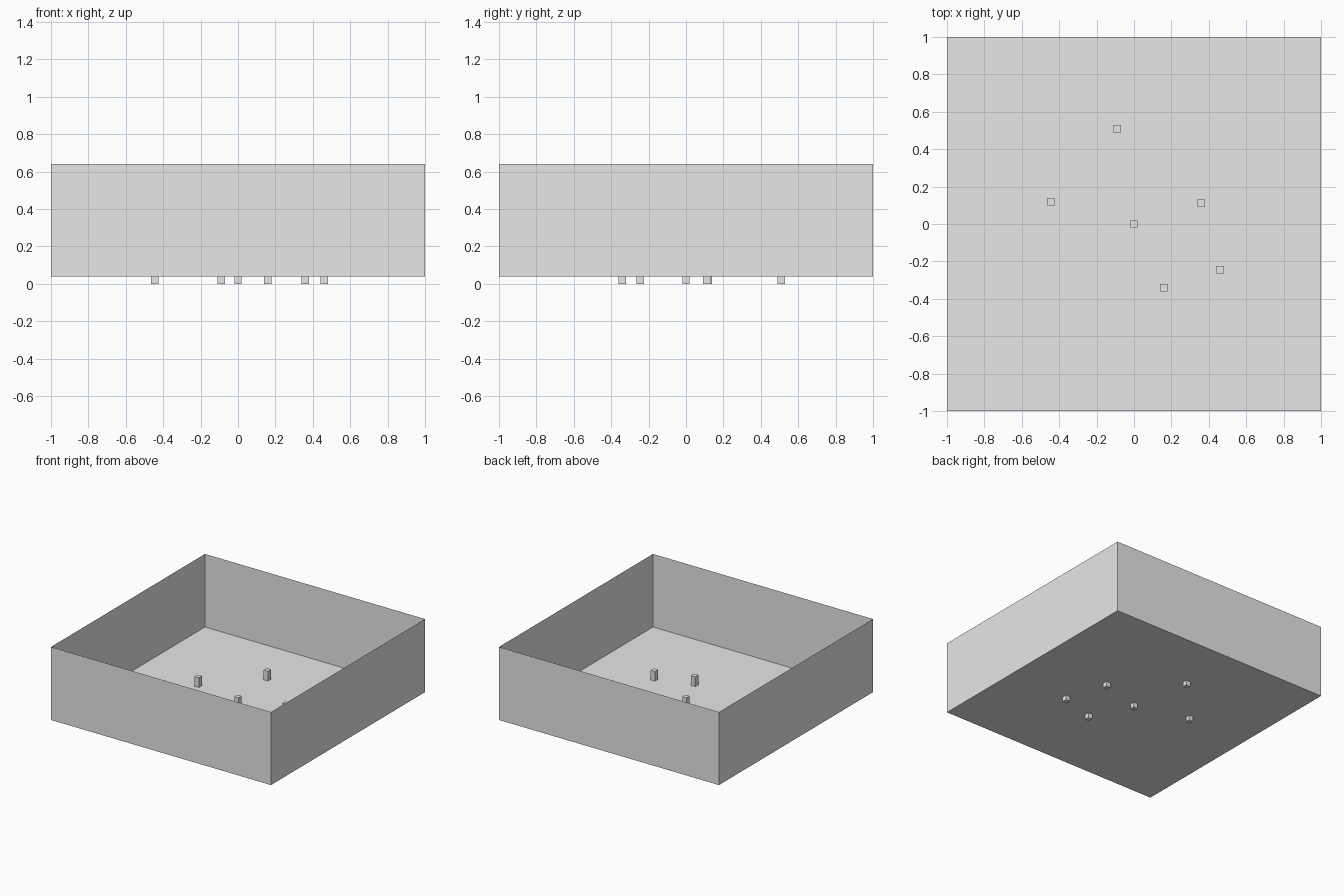
import bpy
import bmesh
from mathutils import Matrix, Vector

default = bpy.data.objects.get("Cube")
if default:
    bpy.data.objects.remove(default, do_unlink=True)

# One plain grey for everything
grey = bpy.data.materials.new("light_grey")
grey.use_nodes = True
grey.diffuse_color = (0.8, 0.8, 0.8, 1)
grey.node_tree.nodes["Principled BSDF"].inputs["Base Color"].default_value = (0.8, 0.8, 0.8, 1)


def box(name, centre, size, open_top=False):
    bm = bmesh.new()
    bmesh.ops.create_cube(bm, size=1, matrix=Matrix.LocRotScale(Vector(centre), None, Vector(size)))
    bm.normal_update()
    if open_top:
        lid = [f for f in bm.faces if f.normal.z > 0.9]
        bmesh.ops.delete(bm, geom=lid, context="FACES_ONLY")
    mesh = bpy.data.meshes.new(name)
    bm.to_mesh(mesh)
    bm.free()
    mesh.materials.append(grey)
    obj = bpy.data.objects.new(name, mesh)
    bpy.context.collection.objects.link(obj)
    return obj


# Open tray: a floor and four sheet walls
FLOOR, WALL = 0.04, 0.6
box("tray", (0, 0, FLOOR + WALL / 2), (2, 2, WALL), open_top=True)

# Square pegs passing through the floor
PEG_WIDTH, PEG_HEIGHT = 0.04, 0.12
spots = [(0, 0), (-0.09, 0.51), (-0.445, 0.12), (0.36, 0.11), (0.46, -0.245), (0.16, -0.34)]
for i, (x, y) in enumerate(spots, 1):
    box(f"peg_{i}", (x, y, PEG_HEIGHT / 2), (PEG_WIDTH, PEG_WIDTH, PEG_HEIGHT))
